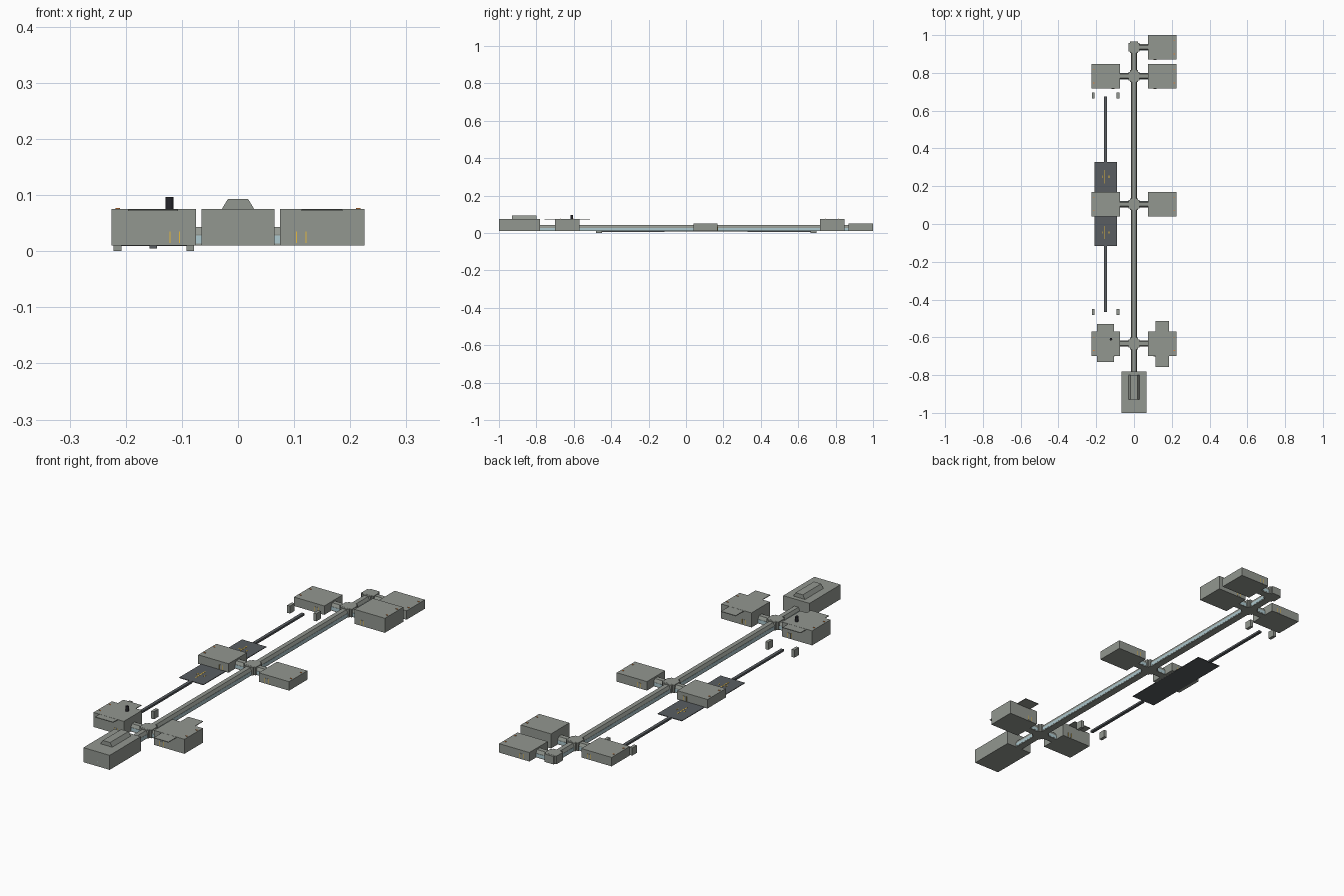
import bpy, bmesh

if "Cube" in bpy.data.objects:
    bpy.data.objects.remove(bpy.data.objects["Cube"])


def mat(name, col):
    m = bpy.data.materials.new(name)
    m.diffuse_color = (*col, 1)
    m.use_nodes = True
    m.node_tree.nodes["Principled BSDF"].inputs["Base Color"].default_value = m.diffuse_color
    return m


HULL = mat("hull", (0.29, 0.31, 0.28))
DARK = mat("dark_metal", (0.10, 0.11, 0.12))
BLACK = mat("black", (0.02, 0.02, 0.025))
GLASS = mat("glass", (0.42, 0.58, 0.62))
YELLOW = mat("yellow", (0.80, 0.50, 0.05))
ORANGE = mat("orange", (0.75, 0.22, 0.04))


def finish(name, bm, m):
    bmesh.ops.recalc_face_normals(bm, faces=bm.faces)
    me = bpy.data.meshes.new(name)
    bm.to_mesh(me)
    bm.free()
    me.materials.append(m)
    ob = bpy.data.objects.new(name, me)
    bpy.context.collection.objects.link(ob)
    return ob


def box(name, x, y, z, m=HULL, taper=(1, 1)):
    """Box from (min, max) ranges, with an optional scaled top."""
    bm = bmesh.new()
    bmesh.ops.create_cube(bm, size=1)
    for v in bm.verts:
        sx, sy = taper if v.co.z > 0 else (1, 1)
        v.co = [(r[0] + r[1]) / 2 + c * s * (r[1] - r[0])
                for r, c, s in zip((x, y, z), v.co, (sx, sy, 1))]
    return finish(name, bm, m)


def corridor(name, axis, start, end, at=0.0):
    """Corridor with sloped shoulders and a glass strip on both sides."""
    prof = [(-.016, .01), (.016, .01), (.016, .031), (.010, .043), (-.010, .043), (-.016, .031)]
    place = (lambda a, t, z: (a, t, z)) if axis == "y" else (lambda a, t, z: (t, at + a, z))
    bm = bmesh.new()
    f = bm.faces.new([bm.verts.new(place(a, start, z)) for a, z in prof])
    g = bmesh.ops.extrude_face_region(bm, geom=[f])
    d = end - start
    bmesh.ops.translate(bm, verts=[v for v in g["geom"] if isinstance(v, bmesh.types.BMVert)],
                        vec=(0, d, 0) if axis == "y" else (d, 0, 0))
    bm.faces.new([v for v in f.verts]) if not f.is_valid else None
    finish(name, bm, HULL)
    t = (min(start, end), max(start, end))
    for s in (-1, 1):
        a = sorted((s * .0155, s * .0168))
        if axis == "y":
            box(name + "_glass", a, t, (.014, .028), GLASS)
        else:
            box(name + "_glass", t, (at + a[0], at + a[1]), (.014, .028), GLASS)


def door(x, y, out):
    """Door panel with yellow side strips on a wall facing along y."""
    w = sorted((y - .001 * out, y + .001 * out))
    box("door_panel", (x - .007, x + .007), w, (.012, .035))
    for s in (-1, 1):
        box("door_strip", (x + s * .0085 - .001, x + s * .0085 + .001), w, (.015, .035), YELLOW)


def room(side, y0, y1, top):
    x = sorted((side * .075, side * .225))
    box("room", x, (y0, y1), (.01, top))
    door(side * .113, y0, -1)
    door(side * .113, y1, 1)
    for y in (y0 + .03, y1 - .03):
        box("roof_light", (side * .214 - .004, side * .214 + .004), (y - .002, y + .002),
            (top, top + .002), ORANGE)


# Main module with raised skylight
box("main_module", (-.065, .065), (-1, -.78), (.01, .075))
box("skylight", (-.029, .029), (-.93, -.80), (.075, .093), taper=(.62, 1))
box("main_door", (-.008, .008), (-1.0, -.998), (.012, .034), GLASS)

# Spine corridor
corridor("spine", "y", -.78, .96)

# Hubs, side corridors and rooms: hub y, room y range, left top, right top
stations = [(-.633, -.70, -.57, .075, .075), (.104, .04, .169, .05, .05),
            (.783, .717, .847, .05, .075), (.936, .87, 1.0, None, .05)]
for hy, y0, y1, left, right in stations:
    box("hub", (-.03, .03), (hy - .022, hy + .022), (.01, .046))
    box("hub_cross", (-.022, .022), (hy - .031, hy + .031), (.01, .0455))
    for side, top in ((-1, left), (1, right)):
        if top:
            corridor("side_corridor", "x", side * .03, side * .076, hy)
            room(side, y0, y1, top)

# Canopies and vent stack on the front rooms
for x, f, b in (((-.196, -.107), -.73, -.53), ((.113, .186), -.757, -.513)):
    box("canopy_front", x, (f, -.70), (.0715, .0745))
    box("canopy_back", x, (-.57, b), (.0715, .0745))
bm = bmesh.new()
bmesh.ops.create_cone(bm, cap_ends=True, segments=12, radius1=.007, radius2=.007, depth=.022)
bmesh.ops.translate(bm, verts=bm.verts, vec=(-.122, -.61, .086))
finish("vent_stack", bm, BLACK)

# Landing pad running under the middle left room, with markings
box("platform", (-.21, -.09), (-.116, .329), (.0095, .0125), DARK)
for y in (-.045, .25):
    box("platform_line", (-.157, -.153), (y - .035, y + .035), (.0125, .0132), YELLOW)
    for s in (-1, 1):
        box("platform_tick", (-.15 + s * .018 - .002, -.15 + s * .018 + .002),
            (y - .006, y + .006), (.0125, .0132), YELLOW)

# Rails and marker posts at both ends
for y in ((-.467, -.116), (.329, .676)):
    box("rail", (-.158, -.144), y, (.005, .014), DARK)
for x in (-.215, -.085):
    for y in (-.466, .681):
        box("marker_post", (x - .007, x + .007), (y - .016, y + .016), (0, .034))
